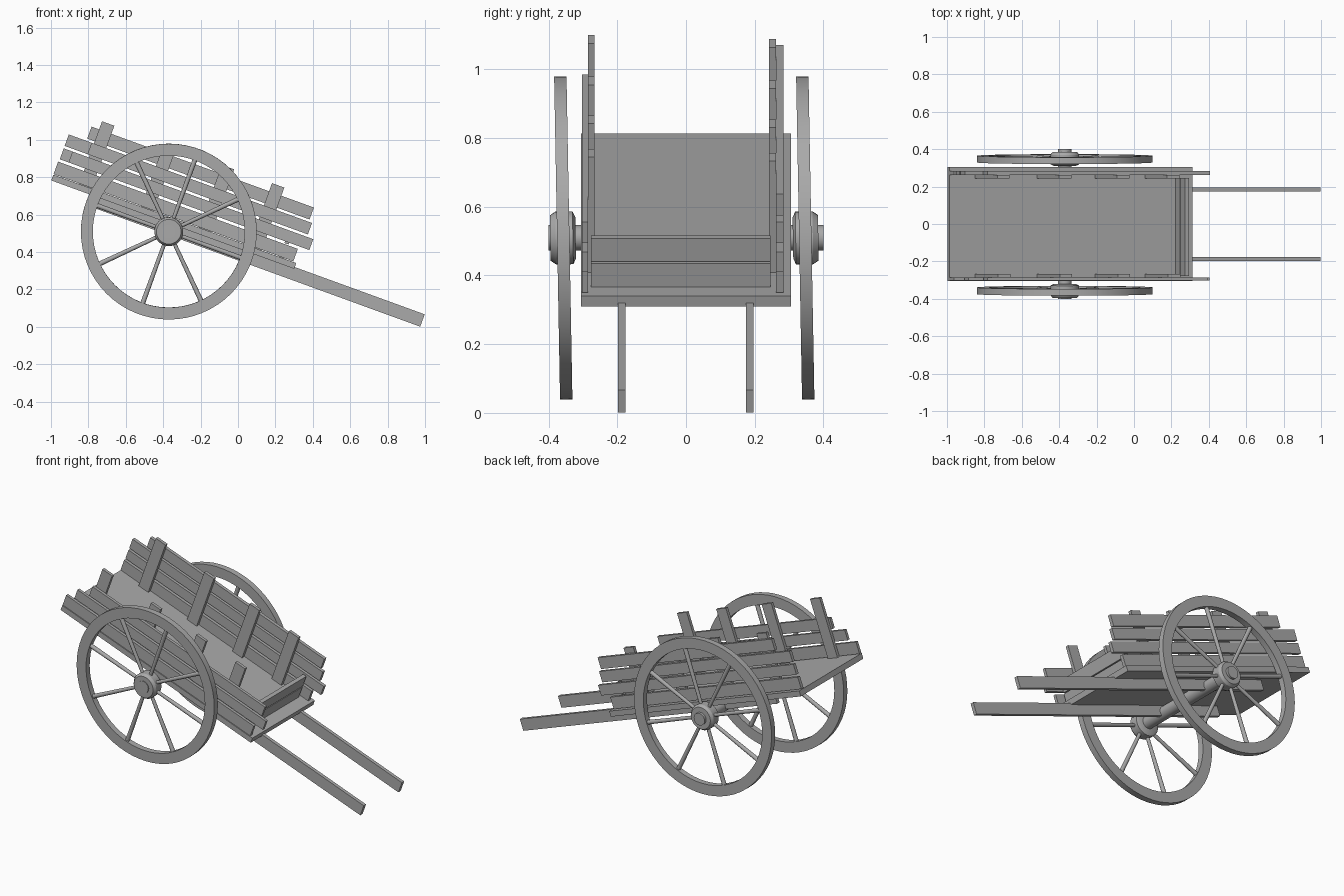
import bpy, bmesh, math
from mathutils import Matrix, Vector

if "Cube" in bpy.data.objects:
    bpy.data.objects.remove(bpy.data.objects["Cube"])

TILT = math.radians(20)
HUB = Vector((-0.37, 0, 0.509))          # wheel centre, origin of the tilted cart frame
CART = Matrix.Translation(HUB) @ Matrix.Rotation(TILT, 4, 'Y')

wood = bpy.data.materials.new("grey_wood")
wood.diffuse_color = (0.4, 0.4, 0.4, 1)
wood.use_nodes = True
wood.node_tree.nodes["Principled BSDF"].inputs["Base Color"].default_value = wood.diffuse_color


def finish(name, bm, matrix, smooth=False):
    bmesh.ops.recalc_face_normals(bm, faces=bm.faces)
    me = bpy.data.meshes.new(name)
    bm.to_mesh(me)
    bm.free()
    me.materials.append(wood)
    ob = bpy.data.objects.new(name, me)
    bpy.context.collection.objects.link(ob)
    ob.matrix_world = matrix
    if smooth:
        bpy.ops.object.select_all(action='DESELECT')
        ob.select_set(True)
        bpy.context.view_layer.objects.active = ob
        bpy.ops.object.shade_smooth_by_angle(angle=math.radians(30))
    return ob


def box(name, u, y, w):
    """Box in the tilted frame: u along the bed, y across, w up from the axle."""
    bm = bmesh.new()
    bmesh.ops.create_cube(bm, size=1)
    for v in bm.verts:
        v.co = [lo + (c + 0.5) * (hi - lo) for c, (lo, hi) in zip(v.co, (u, y, w))]
    return finish(name, bm, CART)


def lathe(bm, profile, segs, closed):
    """Spin (radius, y) points round the y axis."""
    rings = []
    for i in range(segs):
        a = 2 * math.pi * i / segs
        rings.append([bm.verts.new((r * math.cos(a), y, r * math.sin(a))) for r, y in profile])
    n = len(profile)
    for i in range(segs):
        p, q = rings[i], rings[(i + 1) % segs]
        for j in range(n if closed else n - 1):
            k = (j + 1) % n
            bm.faces.new((p[j], p[k], q[k], q[j]))
    if not closed:
        bm.faces.new([r[0] for r in rings])
        bm.faces.new([r[-1] for r in rings])


# Bed and the two shafts under it
box("bed_floor", (-0.684, 0.698), (-0.305, 0.305), (0.042, 0.075))
for side, y in (("right", -0.187), ("left", 0.185)):
    box("shaft_" + side, (-0.41, 1.437), (y - 0.011, y + 0.011), (-0.018, 0.052))

# Side boards: (start, end) along the bed, bottom to top
rows = ((0.078, 0.149), (0.164, 0.226), (0.240, 0.305), (0.318, 0.386))
near = ((-0.684, 0.68), (-0.63, 0.74), (-0.55, 0.704))
far = ((-0.684, 0.68), (-0.68, 0.74), (-0.68, 0.704), (-0.58, 0.685))
for side, lengths, y in (("right", near, (-0.303, -0.285)), ("left", far, (0.262, 0.283))):
    for i, (u, w) in enumerate(zip(lengths, rows)):
        box(f"side_board_{side}_{i + 1}", u, y, w)

# Upright posts inside the boards
for side, y, top in (("right", (-0.285, -0.266), 0.432), ("left", (0.242, 0.262), 0.42)):
    for i, u in enumerate((-0.537, -0.185, 0.145, 0.43)):
        box(f"post_{side}_{i + 1}", (u, u + 0.07), y, (0.07, top))

# Front boards
for i, w in enumerate(((0.075, 0.148), (0.154, 0.226))):
    box(f"front_board_{i + 1}", (0.602, 0.625), (-0.277, 0.246), w)

# Axle
bm = bmesh.new()
lathe(bm, [(0.037, -0.4), (0.037, 0.4)], 32, False)
finish("axle", bm, Matrix.Translation(HUB), True)

# Wheels, both leaning slightly the same way
for side, y, s in (("right", -0.357, -1), ("left", 0.347, 1)):
    M = Matrix.Translation(HUB + Vector((0, y, 0))) @ Matrix.Rotation(math.radians(1.05), 4, 'X')
    bm = bmesh.new()
    lathe(bm, [(0.406, -0.018), (0.47, -0.018), (0.47, 0.018), (0.406, 0.018)], 64, True)
    finish("wheel_rim_" + side, bm, M, True)
    bm = bmesh.new()
    lathe(bm, [(0.06, -0.036 * s), (0.077, -0.028 * s), (0.077, 0.022 * s), (0.066, 0.038 * s)], 32, False)
    finish("wheel_hub_" + side, bm, M, True)
    bm = bmesh.new()
    for i in range(8):
        a = math.radians(25 + 45 * i)
        place = (Matrix.Rotation(-a, 4, 'Y') @ Matrix.Translation((0.235, 0, 0))
                 @ Matrix.Rotation(math.pi / 2, 4, 'Y'))
        bmesh.ops.create_cone(bm, cap_ends=True, segments=12, radius1=0.010,
                              radius2=0.013, depth=0.36, matrix=place)
    finish("wheel_spokes_" + side, bm, M, True)
